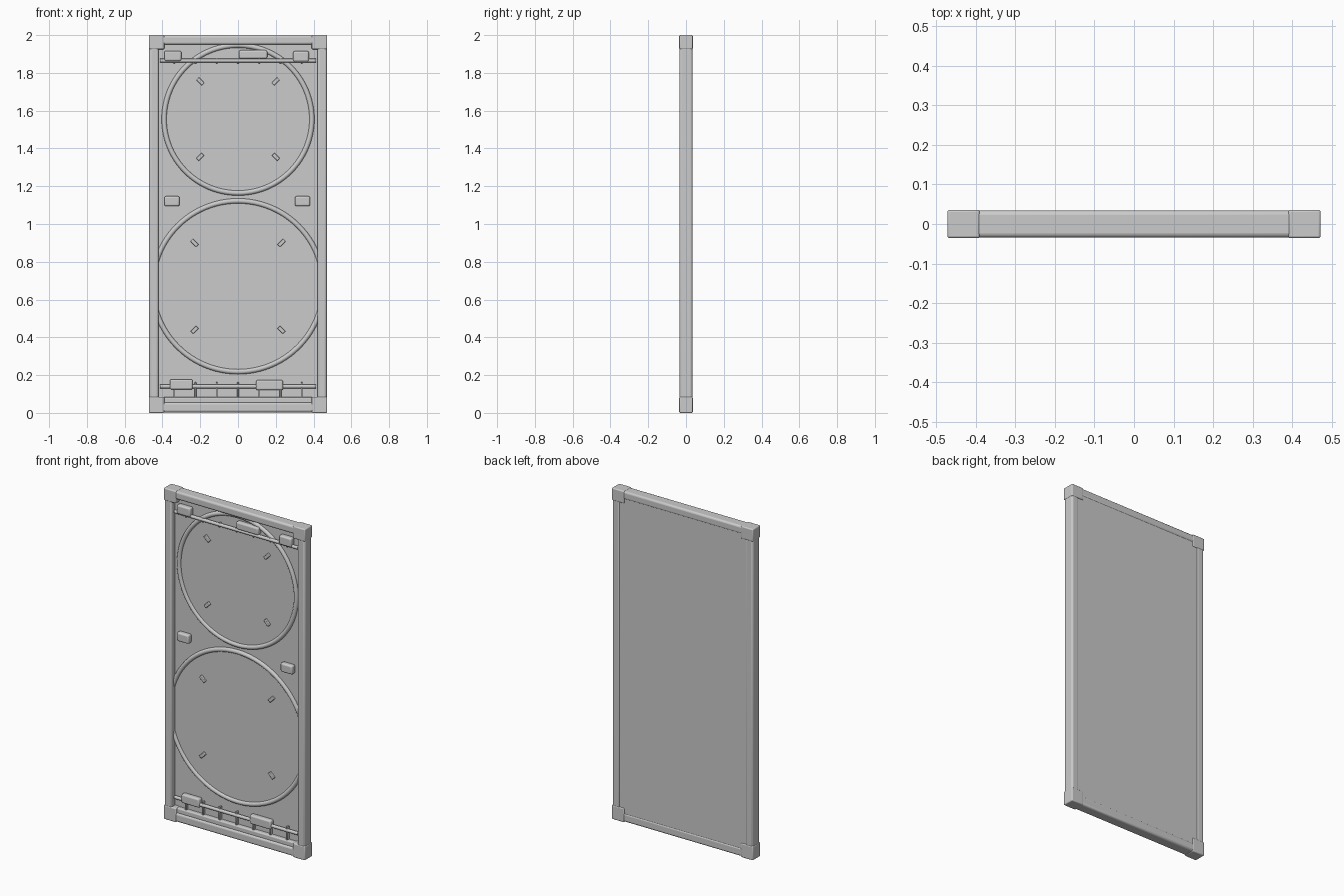
import bpy, math

if "Cube" in bpy.data.objects:
    bpy.data.objects.remove(bpy.data.objects["Cube"])


def finish(ob, name, bevel=0.0, segs=3):
    """Name the part, round its edges, and smooth it."""
    ob.name = name
    if bevel:
        m = ob.modifiers.new("round", 'BEVEL')
        m.width, m.segments = bevel, segs
    bpy.ops.object.shade_smooth_by_angle(angle=math.radians(35))
    return ob


def box(name, x, y, z, bevel=0.0, turn=0.0, segs=3):
    """Box from (min, max) ranges, optionally turned in the front plane."""
    c = [(r[0] + r[1]) / 2 for r in (x, y, z)]
    bpy.ops.mesh.primitive_cube_add(size=1, location=c)
    ob = bpy.context.object
    ob.scale = [r[1] - r[0] for r in (x, y, z)]
    bpy.ops.object.transform_apply(location=False, rotation=False, scale=True)
    ob.rotation_euler.y = turn
    return finish(ob, name, bevel, segs)


def cyl(name, loc, radius, depth, rot, verts=16):
    bpy.ops.mesh.primitive_cylinder_add(vertices=verts, radius=radius, depth=depth,
                                        location=loc, rotation=rot)
    return finish(bpy.context.object, name)


# Back panel
box("back_panel", (-0.43, 0.43), (0.0, 0.031), (0.03, 1.97))

# Frame rails and corner caps
for s, side in ((-1, "left"), (1, "right")):
    x = sorted((s * 0.42, s * 0.47))
    box(side + "_rail", x, (-0.034, 0.034), (0.03, 1.97), 0.011)
    xc = sorted((s * 0.39, s * 0.472))
    box(side + "_top_corner", xc, (-0.036, 0.036), (1.925, 2.0), 0.006)
    box(side + "_bottom_corner", xc, (-0.036, 0.036), (0.0, 0.085), 0.006)
box("top_rail", (-0.44, 0.44), (-0.034, 0.034), (1.95, 1.998), 0.011)
box("bottom_rail", (-0.44, 0.44), (-0.034, 0.034), (0.003, 0.055), 0.011)
box("bottom_strip", (-0.42, 0.42), (-0.024, 0.02), (0.05, 0.083), 0.007)

# Round drum heads: disc, hoop and four radial lugs each
for name, zc, r, d in (("upper", 1.555, 0.391, 0.2), ("lower", 0.67, 0.452, 0.23)):
    cyl(name + "_disc", (0, 0.004, zc), r, 0.014, (math.pi / 2, 0, 0), 96)
    bpy.ops.mesh.primitive_torus_add(major_radius=r, minor_radius=0.0135,
                                     major_segments=96, minor_segments=12,
                                     location=(0, -0.001, zc),
                                     rotation=(math.pi / 2, 0, 0))
    finish(bpy.context.object, name + "_hoop")
    for sx in (-1, 1):
        for sz in (-1, 1):
            x, z = sx * d, zc + sz * d
            box(name + "_lug", (x - 0.021, x + 0.021), (-0.014, 0.004),
                (z - 0.01, z + 0.01), 0.003, -sx * sz * math.pi / 4, 2)

# Cable rods with their clips
for name, z, lo, hi in (("upper", 1.865, 1.85, 1.877), ("lower", 0.14, 0.07, 0.163)):
    cyl(name + "_rod", (0, -0.014, z), 0.01, 0.825, (0, math.pi / 2, 0))
    for i in range(-3, 4):
        x = i * 0.1125
        box(name + "_clip", (x - 0.005, x + 0.005), (-0.018, 0.002), (lo, hi), 0.002, 0, 1)

# Small rounded housings
for x, z in (((-0.39, -0.30), (1.863, 1.917)), ((0.005, 0.155), (1.875, 1.92)),
             ((0.292, 0.375), (1.86, 1.915)), ((-0.39, -0.31), (1.094, 1.147)),
             ((0.302, 0.382), (1.094, 1.147)), ((-0.36, -0.24), (0.124, 0.178)),
             ((0.096, 0.238), (0.12, 0.174))):
    box("housing", x, (-0.03, 0.004), z, 0.009)
